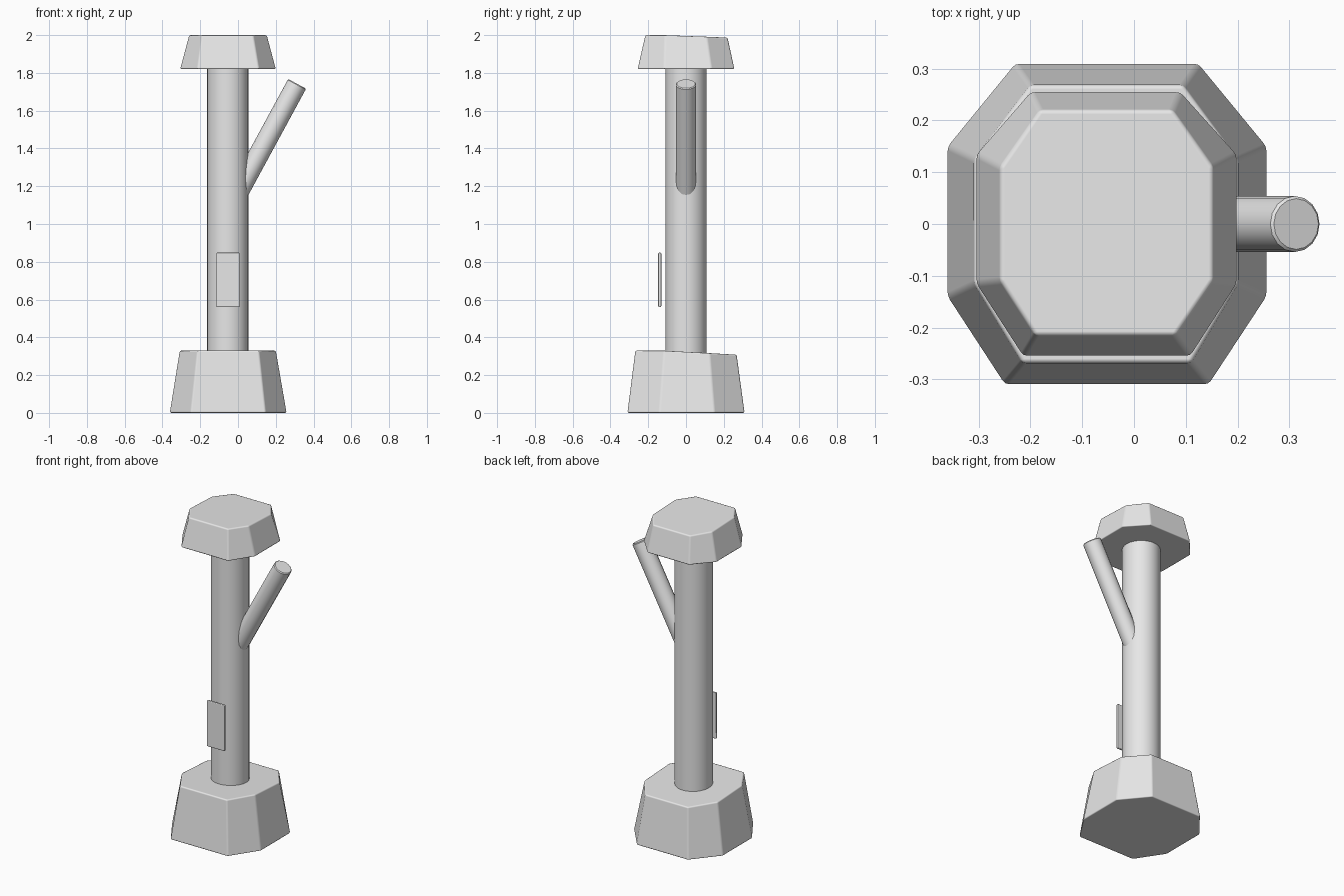
import bpy, bmesh, math
from mathutils import Vector

if "Cube" in bpy.data.objects:
    bpy.data.objects.remove(bpy.data.objects["Cube"])

grey = bpy.data.materials.new("plain grey")
grey.diffuse_color = (0.8, 0.8, 0.8, 1)
grey.use_nodes = True
grey.node_tree.nodes["Principled BSDF"].inputs["Base Color"].default_value = grey.diffuse_color
CX = -0.054  # post axis


def finish(bm, name, bevel=0.0):
    bmesh.ops.recalc_face_normals(bm, faces=bm.faces)
    mesh = bpy.data.meshes.new(name)
    bm.to_mesh(mesh)
    bm.free()
    mesh.materials.append(grey)
    ob = bpy.data.objects.new(name, mesh)
    bpy.context.collection.objects.link(ob)
    if bevel:
        mesh.shade_smooth()
        mod = ob.modifiers.new("soft edges", 'BEVEL')
        mod.width, mod.segments = bevel, 2
        mod.limit_method = 'ANGLE'
        mod.angle_limit = math.radians(30)
        mod.harden_normals = True
    else:
        bpy.ops.object.select_all(action='DESELECT')
        ob.select_set(True)
        bpy.context.view_layer.objects.active = ob
        bpy.ops.object.shade_smooth_by_angle(angle=math.radians(35))
    return ob


def tapered_block(name, bottom, top, z0, z1, drop):
    """Irregular octagon frustum whose top falls slightly towards the back."""
    bm = bmesh.new()
    low = [bm.verts.new((x, y, z0)) for x, y in bottom]
    high = [bm.verts.new((x, y, z1 - drop * min(1, max(0, (y + 0.1) / 0.36))))
            for x, y in top]
    bm.faces.new(low[::-1])
    bm.faces.new(high)
    for i in range(8):
        j = (i + 1) % 8
        bm.faces.new((low[i], low[j], high[j], high[i]))
    return finish(bm, name, 0.008)


def rod(name, start, end, radius, sides, rim=0.0):
    """Round bar between two points, with an optional chamfered tip."""
    axis = (Vector(end) - Vector(start)).normalized()
    length = (Vector(end) - Vector(start)).length
    turn = Vector((0, 0, 1)).rotation_difference(axis)
    bm = bmesh.new()
    rings = [(radius, 0), (radius, length - rim)]
    if rim:
        rings.append((radius - rim, length))
    loops = []
    for r, h in rings:
        ring = []
        for i in range(sides):
            a = math.tau * i / sides
            p = Vector((r * math.cos(a), r * math.sin(a), h))
            ring.append(bm.verts.new(turn @ p + Vector(start)))
        loops.append(ring)
    for a, b in zip(loops, loops[1:]):
        for i in range(sides):
            j = (i + 1) % sides
            bm.faces.new((a[i], a[j], b[j], b[i]))
    bm.faces.new(loops[0][::-1])
    bm.faces.new(loops[-1])
    return finish(bm, name)


# Base block
tapered_block("base",
              [(0.145, -0.31), (0.257, -0.14), (0.257, 0.15), (0.125, 0.31),
               (-0.23, 0.31), (-0.361, 0.15), (-0.361, -0.14), (-0.25, -0.31)],
              [(0.11, -0.268), (0.2, -0.115), (0.2, 0.125), (0.095, 0.268),
               (-0.2, 0.268), (-0.308, 0.125), (-0.308, -0.115), (-0.215, -0.268)],
              0.0, 0.33, 0.022)

# Cap block
tapered_block("cap",
              [(0.11, -0.256), (0.2, -0.115), (0.2, 0.135), (0.09, 0.256),
               (-0.2, 0.256), (-0.306, 0.135), (-0.306, -0.115), (-0.215, -0.256)],
              [(0.08, -0.215), (0.152, -0.11), (0.152, 0.11), (0.075, 0.22),
               (-0.182, 0.22), (-0.258, 0.11), (-0.258, -0.11), (-0.19, -0.215)],
              1.82, 2.0, 0.015)

# Upright post and slanted branch
rod("post", (CX, 0, 0.28), (CX, 0, 1.86), 0.109, 32)
rod("branch", (-0.03, 0, 1.11), (0.313, 0, 1.742), 0.054, 16, 0.005)

# Thin upright plate in front of the post
bm = bmesh.new()
bmesh.ops.create_cube(bm, size=1)
for v in bm.verts:
    v.co = Vector((v.co.x * 0.124 - 0.053, v.co.y * 0.016 - 0.139, v.co.z * 0.288 + 0.704))
finish(bm, "front_plate", 0.005)
